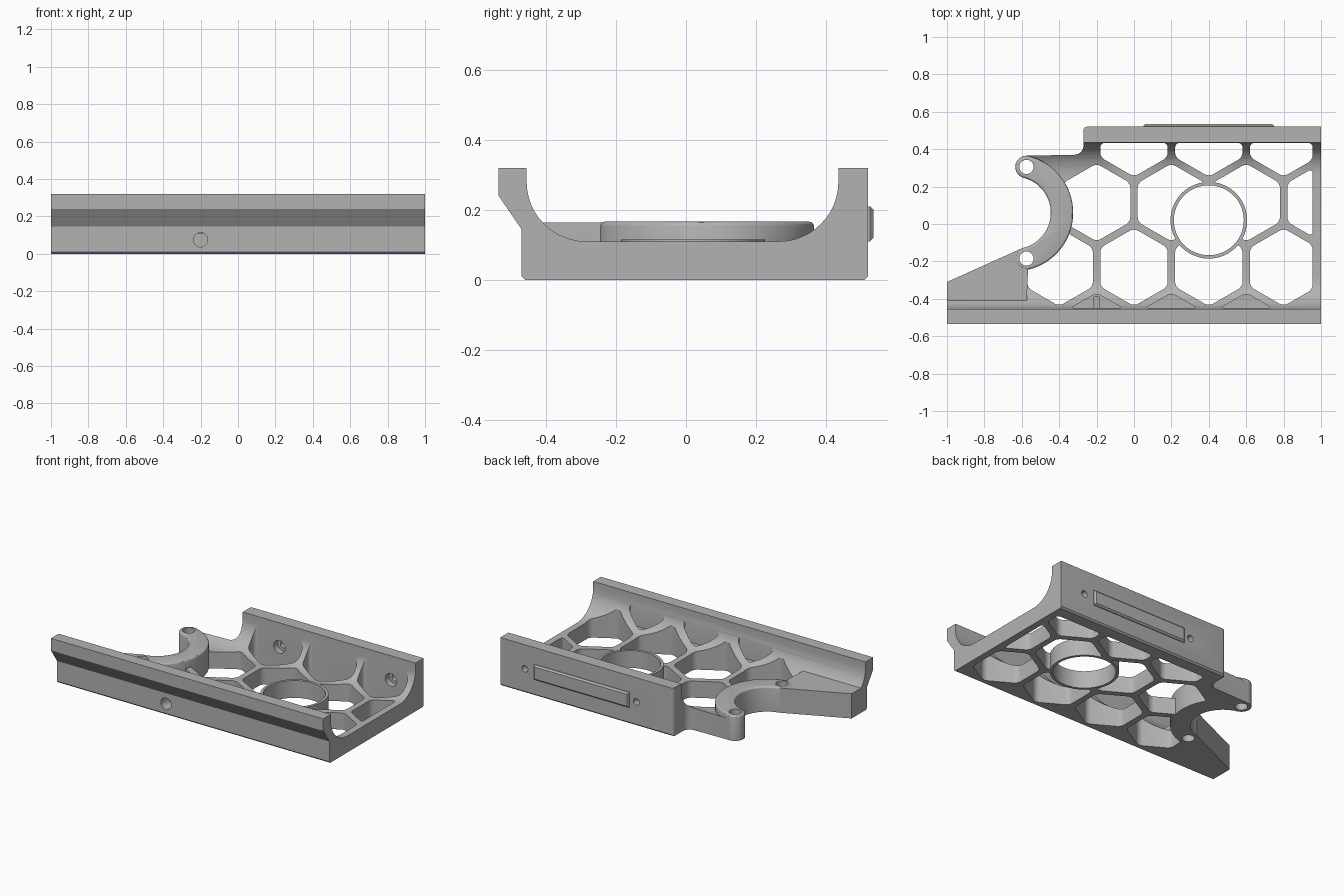
import bpy, bmesh
from math import cos, sin, radians, hypot, atan2, degrees
from mathutils import Matrix, Vector

cube = bpy.data.objects.get("Cube")
if cube:
    bpy.data.objects.remove(cube)

grey = bpy.data.materials.new("plain_grey")
grey.use_nodes = True
grey.diffuse_color = (0.45, 0.45, 0.45, 1)
grey.node_tree.nodes["Principled BSDF"].inputs["Base Color"].default_value = grey.diffuse_color


def arc(cx, cy, r, a0, a1, n=12):
    steps = [radians(a0 + (a1 - a0) * i / n) for i in range(n + 1)]
    return [(cx + r * cos(a), cy + r * sin(a)) for a in steps]


def prism(pts, lo, hi, axis="z", corner=0, top_bevel=0, clips=()):
    """Extrude an outline along z (xy points) or x (yz points)."""
    bm = bmesh.new()
    place = (lambda p: (p[0], p[1], lo)) if axis == "z" else (lambda p: (lo, p[0], p[1]))
    bm.faces.new([bm.verts.new(place(p)) for p in pts])
    for co, no in clips:
        bmesh.ops.bisect_plane(bm, geom=bm.verts[:] + bm.edges[:] + bm.faces[:],
                               plane_co=co, plane_no=no, clear_outer=True)
    if corner:
        bmesh.ops.bevel(bm, geom=bm.verts[:], offset=corner, segments=4,
                        profile=0.5, affect="VERTICES")
    new = bmesh.ops.extrude_face_region(bm, geom=bm.faces[:])["geom"]
    shift = (0, 0, hi - lo) if axis == "z" else (hi - lo, 0, 0)
    bmesh.ops.translate(bm, vec=shift, verts=[g for g in new if isinstance(g, bmesh.types.BMVert)])
    bmesh.ops.recalc_face_normals(bm, faces=bm.faces[:])
    if top_bevel:
        rim = [e for e in bm.edges if all(v.co.z > hi - 1e-4 for v in e.verts)]
        bmesh.ops.bevel(bm, geom=rim, offset=top_bevel, segments=3, profile=0.5, affect="EDGES")
    return bm


def rod(centre, r, length, axis="z"):
    bm = bmesh.new()
    turn = Matrix.Rotation(radians(90), 4, "X") if axis == "y" else Matrix()
    bmesh.ops.create_cone(bm, cap_ends=True, segments=48, radius1=r, radius2=r, depth=length,
                          matrix=Matrix.Translation(centre) @ turn)
    return bm


def make(name, *parts):
    mesh = bpy.data.meshes.new(name)
    joined = bmesh.new()
    for bm in parts:
        bm.to_mesh(mesh)
        joined.from_mesh(mesh)
        bm.free()
    joined.to_mesh(mesh)
    joined.free()
    mesh.materials.append(grey)
    ob = bpy.data.objects.new(name, mesh)
    bpy.context.collection.objects.link(ob)
    return ob


def combine(target, tool, operation):
    mod = target.modifiers.new("cut", "BOOLEAN")
    mod.operation, mod.object, mod.solver = operation, tool, "EXACT"
    bpy.context.view_layer.objects.active = target
    bpy.ops.object.modifier_apply(modifier=mod.name)
    bpy.data.objects.remove(tool)


# Channel section: floor, two curved walls, sloping front overhang
section = [(-0.46, 0), (0.51, 0), (0.52, 0.01), (0.52, 0.32), (0.435, 0.32)]
section += arc(0.265, 0.28, 0.17, 0, -90)
section += arc(-0.285, 0.28, 0.17, 270, 180)
section += [(-0.455, 0.32), (-0.535, 0.32), (-0.535, 0.24), (-0.47, 0.145), (-0.47, 0.01)]
tray = make("tray", prism(section, -1, 1, "x"))

# Plan outline with the round bite on the right
HX, HY, HOOK = -0.575, (0.305, -0.185), (-0.638, 0.06)
swing = degrees(atan2(HY[0] - HOOK[1], HX - HOOK[0]))
mid = hypot(HY[0] - HOOK[1], HX - HOOK[0])
plan = [(-1.1, -0.6), (1.1, -0.6), (1.1, 0.6), (-0.25, 0.6)]
plan += arc(-0.25, 0.5, 0.02, 90, 180, 4) + arc(-0.32, 0.42, 0.05, 0, -90, 6)
plan += [(HX, 0.365)] + arc(*HOOK, mid - 0.05, swing, -swing, 20)
plan += [(-0.6, -0.13), (-1.1, -0.355)]
combine(tray, make("outline", prism(plan, -0.1, 0.5)), "INTERSECT")

# Honeycomb openings and the shallow pockets in the front wall
PITCH, ROW = 0.4, 0.346
frame = [((0.955, 0, 0), (1, 0, 0)), ((0, 0.434, 0), (0, 1, 0)),
         ((0, -0.45, 0), (0, -1, 0)), ((-0.57, 0, 0), (-1, 0, 0))]
cells = []
for row, first, count, floor in ((1, 0, 3, -0.1), (0, -0.2, 4, -0.1),
                                 (-1, -0.4, 4, -0.1), (-2, -0.2, 3, 0.11)):
    for i in range(count):
        hexagon = arc(first + i * PITCH, 0.115 + row * ROW, 0.208, 30, 330, 5)
        cells.append(prism(hexagon, floor, 0.5, corner=0.025, clips=frame))
combine(tray, make("cells", *cells), "DIFFERENCE")

# Round collar
combine(tray, make("collar", rod((0.4, 0.02, 0.0575), 0.205, 0.115)), "UNION")
combine(tray, make("collar_bore", rod((0.4, 0.02, 0.1), 0.187, 0.5)), "DIFFERENCE")

# Raised corner gusset and hooked arm with two screw bosses
gusset = [(-1, -0.46), (HX, -0.46), (HX + 0.01, -0.2), (-0.6, -0.13), (-1, -0.31)]
combine(tray, make("gusset", prism(gusset, 0, 0.164)), "UNION")
hook = arc(*HOOK, mid + 0.06, -swing, swing, 32)
hook += arc(HX, HY[0], 0.06, swing, swing + 180, 12)[1:]
hook += arc(*HOOK, mid - 0.06, swing, -swing, 32)[1:]
hook += arc(HX, HY[1], 0.06, 180 - swing, 360 - swing, 12)[1:-1]
combine(tray, make("hook", prism(hook, 0, 0.166, top_bevel=0.012)), "UNION")

# Screw holes: hook bosses, back wall with counterbores, front wall
holes = [rod((HX, y, 0.1), 0.038, 0.5) for y in HY]
holes.append(rod((-0.2, -0.46, 0.075), 0.038, 0.14, "y"))
combine(tray, make("holes", *holes), "DIFFERENCE")
for r, y, length in ((0.022, 0.48, 0.2), (0.042, 0.39, 0.17)):
    bores = [rod((x, y, 0.16), r, length, "y") for x in (0, 0.82)]
    combine(tray, make("bores", *bores), "DIFFERENCE")

# Chamfered plate on the back wall
plate = bmesh.new()
bmesh.ops.create_cube(plate, size=1, matrix=Matrix.Translation((0.4, 0.522, 0.16))
                      @ Matrix.Diagonal((0.7, 0.026, 0.1, 1)))
rim = [e for e in plate.edges if all(v.co.y > 0.53 for v in e.verts)]
bmesh.ops.bevel(plate, geom=rim, offset=0.01, segments=1, affect="EDGES")
make("back_plate", plate)

# Shading
bpy.ops.object.select_all(action="DESELECT")
tray.select_set(True)
bpy.context.view_layer.objects.active = tray
bpy.ops.object.shade_smooth_by_angle(angle=radians(30))
